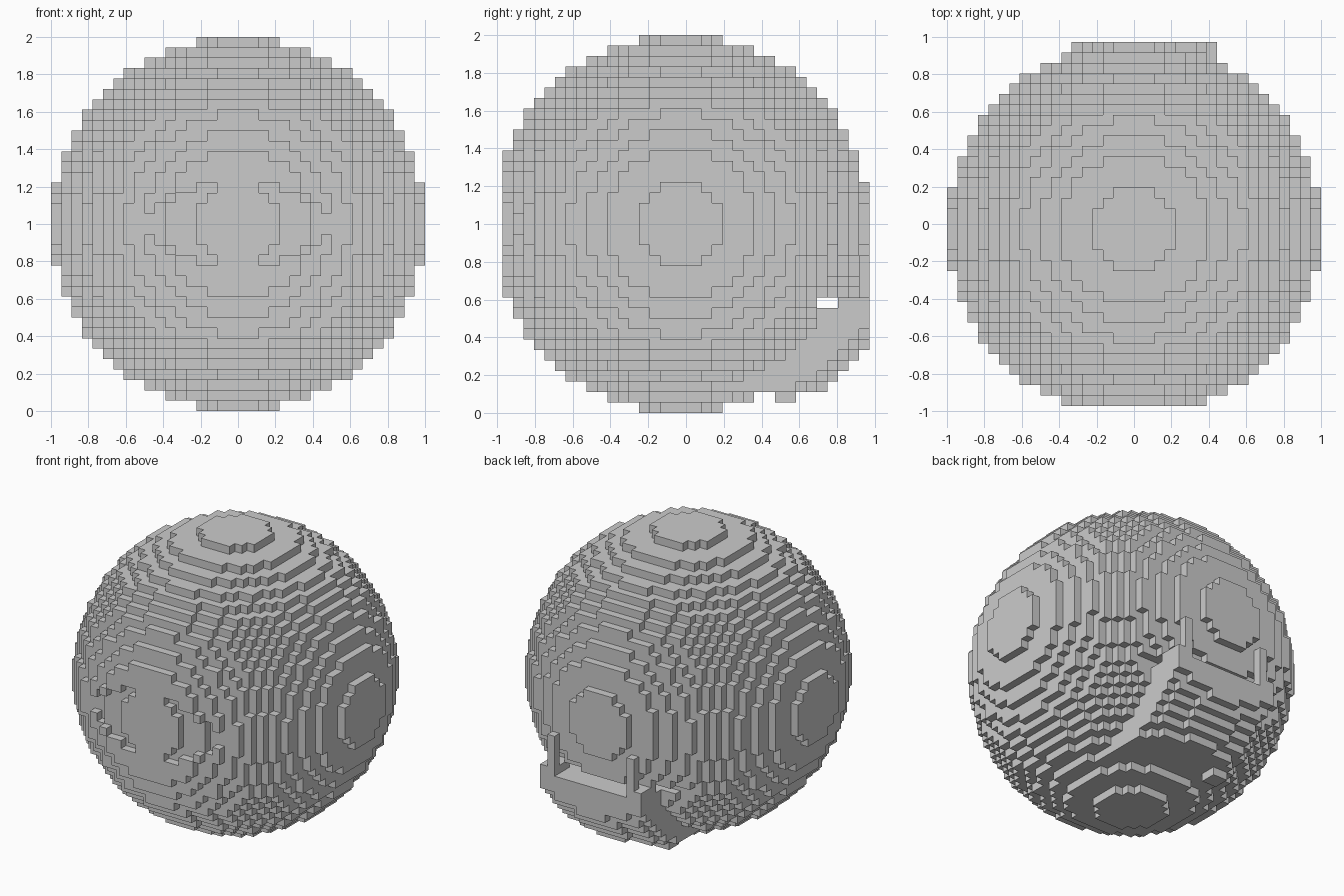
import bpy
import bmesh
from itertools import product
from mathutils import Vector

cube = bpy.data.objects.get("Cube")
if cube:
    bpy.data.objects.remove(cube, do_unlink=True)

RADIUS = 18                      # ball radius in blocks
SIZE = 1 / RADIUS                # edge of one block
ORIGIN = Vector((0, -SIZE / 2, 1))

grey = bpy.data.materials.new("plain_grey")
grey.use_nodes = True
GREY = (0.6, 0.6, 0.6, 1)
grey.diffuse_color = GREY
grey.node_tree.nodes["Principled BSDF"].inputs["Base Color"].default_value = GREY


def in_ball(x, y, z):
    return sum((c + 0.5) ** 2 for c in (x, y, z)) <= RADIUS ** 2


def box(x, y, z):
    """Blocks filling the given ranges."""
    return set(product(range(*x), range(*y), range(*z)))


def build(name, cells, solid):
    """Mesh the block faces that are not covered by a neighbour."""
    bm = bmesh.new()
    verts = {}

    def corner(p):
        if p not in verts:
            verts[p] = bm.verts.new(ORIGIN + Vector(p) * SIZE)
        return verts[p]

    for cell in sorted(cells):
        for axis, side in product(range(3), (0, 1)):
            near = list(cell)
            near[axis] += 1 if side else -1
            if tuple(near) in solid:
                continue
            u, v = (axis + 1) % 3, (axis + 2) % 3
            ring = []
            for du, dv in ((0, 0), (1, 0), (1, 1), (0, 1)):
                p = list(cell)
                p[axis] += side
                p[u] += du
                p[v] += dv
                ring.append(corner(tuple(p)))
            bm.faces.new(ring if side else ring[::-1])
    mesh = bpy.data.meshes.new(name)
    bm.to_mesh(mesh)
    bm.free()
    mesh.materials.append(grey)
    obj = bpy.data.objects.new(name, mesh)
    bpy.context.collection.objects.link(obj)


# Stepped ball
span = (-RADIUS, RADIUS)
ball = {c for c in box(span, span, span) if in_ball(*c)}

# Almond eye: sink the front by one block, rows narrowing to the corners
for half_width, half_height in ((9, 1), (8, 2), (6, 3), (4, 4)):
    for x, z in product(range(-half_width, half_width), range(-half_height, half_height)):
        depth = next(y for y in range(*span) if in_ball(x, y, z))
        ball.discard((x, depth, z))

# Mouth slot across the back
ball -= box(span, (13, RADIUS), (-8, -7))

# Lower jaw: a slice of the ball pushed outward, with a straight lip
jaw = {c for c in box((-6, 8), (4, RADIUS), (-16, -8))
       if in_ball(c[0] - 1, c[1] - 3, c[2] + 1)}
jaw |= box((-6, 8), (13, RADIUS), (-10, -8))
for end in ((-6, -4), (6, 8)):
    jaw |= box(end, (15, RADIUS), (-8, -7))
jaw |= box((-5, -3), (9, 11), (-17, -16))
jaw -= ball

# Two upright tusks on the lip
tusks = {"right_tusk": box((-5, -4), (17, 18), (-7, -3)),
         "left_tusk": box((6, 7), (17, 18), (-7, -3))}
for name in tusks:
    tusks[name] -= ball

solid = ball | jaw | set().union(*tusks.values())
build("ball_body", ball, solid)
build("lower_jaw", jaw, solid)
for name, cells in tusks.items():
    build(name, cells, solid)
